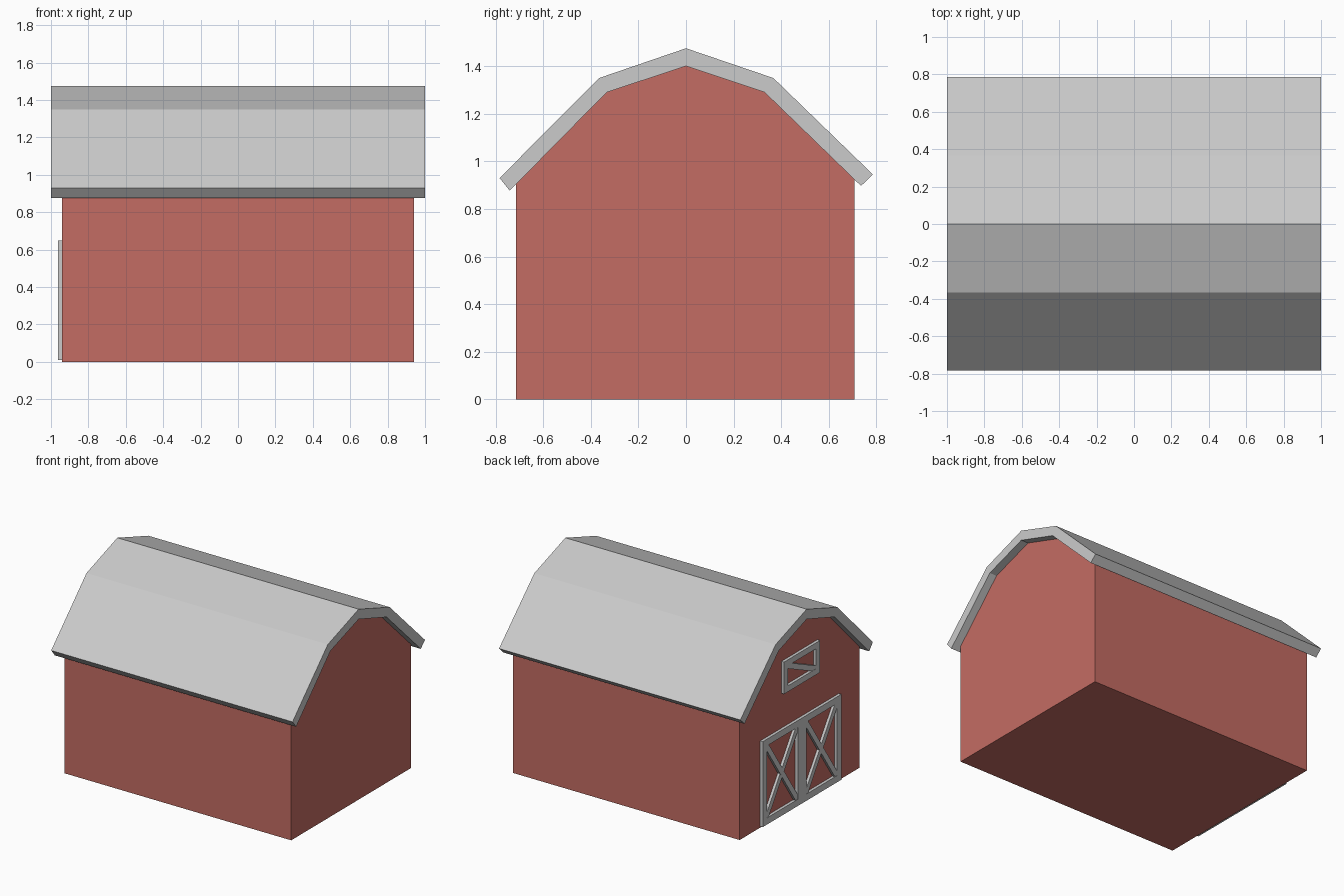
import bpy, bmesh
from mathutils import Vector

if "Cube" in bpy.data.objects:
    bpy.data.objects.remove(bpy.data.objects["Cube"])

red = bpy.data.materials.new("barn_red")
red.diffuse_color = (0.55, 0.15, 0.125, 1)
red.use_nodes = True
red.node_tree.nodes["Principled BSDF"].inputs["Base Color"].default_value = red.diffuse_color


def prism(name, outline, x0, x1, mat=None):
    """Extrude a (y, z) outline along x."""
    bm = bmesh.new()
    face = bm.faces.new([bm.verts.new((x0, y, z)) for y, z in outline])
    ext = bmesh.ops.extrude_face_region(bm, geom=[face])
    moved = [v for v in ext["geom"] if isinstance(v, bmesh.types.BMVert)]
    bmesh.ops.translate(bm, verts=moved, vec=(x1 - x0, 0, 0))
    bmesh.ops.recalc_face_normals(bm, faces=bm.faces[:])
    mesh = bpy.data.meshes.new(name)
    bm.to_mesh(mesh)
    bm.free()
    obj = bpy.data.objects.new(name, mesh)
    bpy.context.collection.objects.link(obj)
    if mat:
        mesh.materials.append(mat)
    return obj


WALL = -0.94


def bar(name, p, q, width, depth):
    """Flat board on the end wall between two (y, z) points."""
    p, q = Vector(p), Vector(q)
    d = (q - p).normalized()
    n = Vector((-d.y, d.x)) * width / 2
    prism(name, [p - n, q - n, q + n, p + n], WALL - depth, WALL)


def framed_panel(name, y0, y1, z0, z1, w, crossed):
    """Board frame with one diagonal brace, or two when crossed."""
    h = w / 2
    for side, y in (("left", y1 - h), ("right", y0 + h)):
        bar(f"{name}_{side}_stile", (y, z0), (y, z1), w, 0.022)
    for side, z in (("bottom", z0 + h), ("top", z1 - h)):
        bar(f"{name}_{side}_rail", (y0 + w, z), (y1 - w, z), w, 0.022)
    a, b, c, d = y0 + w, y1 - w, z0 + w, z1 - w
    bar(f"{name}_brace", (b, d), (a, c), 0.04, 0.02)
    if crossed:
        bar(f"{name}_cross_brace", (b, c), (a, d), 0.04, 0.0195)


# Walls
prism("barn_walls", [(-0.713, 0), (0.707, 0), (0.707, 0.925), (0.33, 1.29),
                     (0, 1.40), (-0.333, 1.29), (-0.713, 0.91)], -0.94, 0.94, red)

# Gambrel roof shell
prism("gambrel_roof", [(-0.783, 0.93), (-0.365, 1.35), (0, 1.475), (0.367, 1.35),
                       (0.785, 0.945), (0.735, 0.897), (0.33, 1.29), (0, 1.40),
                       (-0.333, 1.29), (-0.74, 0.877)], -1, 1)

# Double doors and loft hatch on the end wall
framed_panel("left_door", 0, 0.465, 0.01, 0.65, 0.05, True)
framed_panel("right_door", -0.465, 0, 0.01, 0.65, 0.05, True)
framed_panel("loft_hatch", -0.212, 0.212, 0.91, 1.15, 0.045, False)
